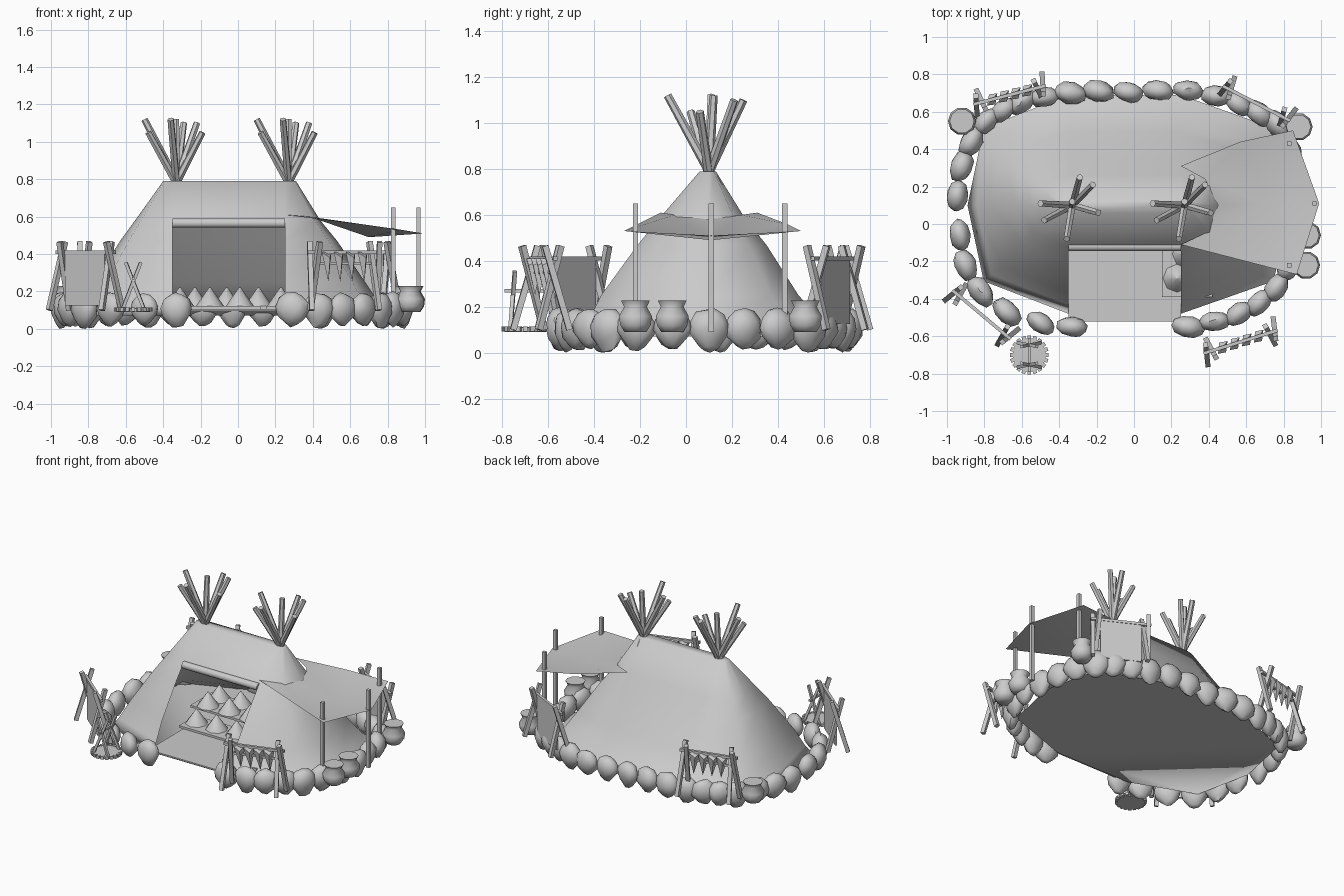
import bpy, bmesh, math, random
from mathutils import Vector, Matrix

if "Cube" in bpy.data.objects:
    bpy.data.objects.remove(bpy.data.objects["Cube"])

random.seed(4)


def make(name, verts, faces, smooth=None):
    me = bpy.data.meshes.new(name)
    me.from_pydata([tuple(v) for v in verts], [], faces)
    bm = bmesh.new()
    bm.from_mesh(me)
    bmesh.ops.recalc_face_normals(bm, faces=bm.faces)
    bm.to_mesh(me)
    bm.free()
    if smooth:
        me.shade_smooth()
        me.set_sharp_from_angle(angle=math.radians(smooth))
    ob = bpy.data.objects.new(name, me)
    bpy.context.collection.objects.link(ob)
    return ob


def loft(rings):
    """Quads between equal-length rings, listed ring by ring."""
    n = len(rings[0])
    verts = [p for r in rings for p in r]
    faces = [(k * n + i, k * n + (i + 1) % n, (k + 1) * n + (i + 1) % n, (k + 1) * n + i)
             for k in range(len(rings) - 1) for i in range(n)]
    return verts, faces


def pole(name, a, b, r, sides=4, r2=None):
    a, b = Vector(a), Vector(b)
    q = (b - a).to_track_quat('Z', 'Y')
    ang = [2 * math.pi * (i + .5) / sides for i in range(sides)]
    rings = [[p + q @ Vector((rr * math.cos(t), rr * math.sin(t), 0)) for t in ang]
             for p, rr in ((a, r), (b, r2 or r))]
    v, f = loft(rings)
    f += [tuple(range(sides)), tuple(range(sides, 2 * sides))]
    return make(name, v, f, 50 if sides > 4 else None)


def lathe(name, x, y, profile, sides=8):
    v, f = loft([[(x + r * math.cos(2 * math.pi * i / sides), y + r * math.sin(2 * math.pi * i / sides), z)
                  for i in range(sides)] for r, z in profile])
    f += [tuple(range(sides)), tuple(range(len(v) - sides, len(v)))]
    return make(name, v, f, 60)


def slab(name, x0, x1, y0, y1, z0, z1):
    v, f = loft([[(x0, y0, z), (x1, y0, z), (x1, y1, z), (x0, y1, z)] for z in (z0, z1)])
    return make(name, v, f + [(0, 1, 2, 3), (4, 5, 6, 7)])


# Tent cover: ten-sided rings around a ridge, front column left open
AX, BX, CY = -.35, .25, .1


def tent_ring(z, xl, xr, yf, yb):
    def diag(xe, xr_, y):
        return (xr_ + (xe - xr_) * .84, CY + (y - CY) * .7, z)
    return [(AX, yf, z), (BX, yf, z), diag(xr, BX, yf), (xr, CY, z), diag(xr, BX, yb),
            (BX, yb, z), (AX, yb, z), diag(xl, AX, yb), (xl, CY, z), diag(xl, AX, yf)]


rings = [tent_ring(*r) for r in (
    (.07, -.89, .84, -.48, .69), (.13, -.84, .76, -.43, .60), (.25, -.77, .68, -.37, .49),
    (.47, -.63, .53, -.21, .35), (.58, -.55, .44, -.12, .26), (.79, -.40, .31, .06, .13))]
v, f = loft(rings)
f = [q for i, q in enumerate(f) if not (i % 10 == 0 and i < 40)]
# ridge cap and closed ground sheet, shaded as one soft surface
f += [tuple(range(50, 60)), tuple(range(10))]
make("tent_cover", v, f, 130)

# Rolled door flap, floor and display tables
pole("rolled_flap", (AX, -.12, .565), (BX, -.12, .565), .026, 8)
slab("tent_floor", AX, BX, -.52, .02, .095, .105)
slab("front_table", -.38, .12, -.13, .06, .107, .122)
slab("back_table", -.5, .2, .17, .42, .107, .122)
slab("side_table", .15, .42, -.39, -.1, .107, .122)
cones = [(-.31 + .16 * i, -.03) for i in range(3)] + [(-.4 + .17 * i, y) for i in range(4) for y in (.23, .36)]
for x, y in cones + [(.23, -.29), (.36, -.26), (.28, -.16)]:
    lathe("goods_cone", x, y, [(.075, .122), (.062, .14), (.004, .222)])

# Crossing pole bundles at both ridge ends
TIPS = [(-.17, .01, 1.12), (-.15, -.08, 1.05), (-.03, -.18, 1.12), (.14, -.04, 1.05),
        (.11, .11, 1.10), (.04, .15, 1.10), (0, .02, 1.12)]
for cx in (-.33, .27):
    for dx, dy, z in TIPS:
        tip = Vector((cx + dx, CY + dy, z))
        foot = Vector((cx - dx * .22, CY - dy * .22, .72))
        pole("tent_pole", foot, tip, .022, 6, .018)

# Side awning with sagging middle, held by three posts
av = [(.25, .31, .61), (.57, .44, .56), (.85, .5, .53), (.99, .11, .51), (.87, -.27, .53),
      (.25, -.11, .61), (.38, -.05, .60), (.45, .1, .58), (.38, .24, .60), (.70, .11, .49)]
make("awning", av, [(0, 1, 8), (1, 9, 8), (1, 2, 9), (2, 3, 9), (3, 4, 9),
                    (4, 6, 9), (4, 5, 6), (6, 7, 9), (7, 8, 9)], 60)
for x, y in ((.83, .43), (.83, -.22), (.965, .11)):
    pole("awning_post", (x, y, .09), (x, y, .65), .016)

# Boulder ring around the tent
STONES = [(-.33, -.55), (-.5, -.53), (-.68, -.47), (-.82, -.36), (-.9, -.22), (-.93, -.06), (-.945, .15),
          (-.92, .31), (-.87, .44), (-.79, .55), (-.70, .61), (-.6, .65), (-.48, .68), (-.34, .70),
          (-.19, .71), (-.03, .705), (.13, .715), (.29, .715), (.44, .685), (.56, .64), (.67, .59),
          (.77, .53), (.83, .40), (.86, .25), (.88, .1), (.88, -.06), (.83, -.22), (.76, -.34),
          (.67, -.42), (.56, -.48), (.43, -.52), (.29, -.55)]
for i, (x, y) in enumerate(STONES):
    bm = bmesh.new()
    bmesh.ops.create_icosphere(bm, subdivisions=2, radius=1)
    tang = math.atan2(y - .06, x * .75) + math.pi / 2
    if abs(x) < .5:
        tang = random.uniform(-.25, .25)
    rot = Matrix.Rotation(tang, 3, 'Z')
    turn = Matrix.Rotation(random.uniform(0, 6), 3, 'Z') @ Matrix.Rotation(random.uniform(-.5, .5), 3, 'X')
    size = Vector((.088, .057, .086)) * random.uniform(.94, 1.05)
    for p in bm.verts:
        q = (turn @ p.co) * random.uniform(.93, 1.06)
        p.co = rot @ Vector((q.x * size.x, q.y * size.y, q.z * size.z)) + Vector((x, y, .11))
        # pinch the underside to a blunt point
        if p.co.z < .06:
            k = .75
            p.co.x, p.co.y = x + (p.co.x - x) * k, y + (p.co.y - y) * k
            p.co.z = max(0, p.co.z - (.012 if i % 3 else .025))
    vs = [p.co.copy() for p in bm.verts]
    fs = [tuple(p.index for p in fc.verts) for fc in bm.faces]
    bm.free()
    make("boulder", vs, fs, 45)

# Clay pots, filled to the rim
for x, y in ((-.92, .55), (.88, .52), (.925, -.06), (.92, -.22)):
    lathe("clay_pot", x, y, [(.05, .09), (.07, .12), (.075, .16), (.052, .2), (.066, .228)], 10)


# Racks: crossed legs at each end, top bar, then a hide or hanging strips
def rack(a, b, hide):
    a, b = Vector((*a, 0)), Vector((*b, 0))
    d = (b - a).normalized()
    n = Vector((-d.y, d.x, 0))

    def at(p, z):
        return Vector((p.x, p.y, z))
    for e, s in ((a, -1), (b, 1)):
        for k in (-1, 1):
            off = d * (.016 * k)
            pole("rack_leg", at(e + n * (.065 * k) + off + d * (.02 * s), .1),
                 at(e - n * (.04 * k) + off, .465), .019)
    pole("rack_bar", at(a - d * .04, .41), at(b + d * .04, .41), .013)
    if hide:
        p, q = a.lerp(b, .08), a.lerp(b, .92)
        t = n * .006
        v, f = loft([[at(p - t, z), at(q - t, z), at(q + t, z), at(p + t, z)] for z in (.125, .415)])
        make("stretched_hide", v, f + [(0, 1, 2, 3), (4, 5, 6, 7)])
    else:
        pole("rack_low_bar", at(a, .35), at(b, .35), .01)
        for i in range(4):
            c = a.lerp(b, .2 + .2 * i)
            w, t = d * .035 + n * .025, n * .03 - d * .01
            make("drying_strip", [at(c - w, .41), at(c + w, .41), at(c + t, .38),
                                  at(c - t, .38), at(c + d * .01, .25)],
                 [(0, 3, 1), (0, 1, 2), (0, 2, 4), (2, 1, 4), (1, 3, 4), (3, 0, 4)])


rack((-.94, -.38), (-.69, -.59), True)
rack((.51, .72), (.80, .57), True)
rack((.41, -.68), (.73, -.58), False)
rack((-.82, .65), (-.51, .73), False)

# Fire pit: flat disc with a toothed rim and leaning sticks
FX, FY = -.56, -.7
lathe("fire_bed", FX, FY, [(.09, .09), (.09, .11), (.001, .112)], 20)
for i in range(20):
    t = 2 * math.pi * i / 20
    c, s = math.cos(t), math.sin(t)
    pole("fire_rim_stone", (FX + .082 * c, FY + .082 * s, .103), (FX + .104 * c, FY + .104 * s, .103), .015)
for m in (-1, 1):
    for k in (-1, 1):
        pole("fire_stick", (FX + .06 * k, FY + .065 * m, .1), (FX - .04 * k, FY + .045 * m, .355), .012)
pole("fire_spit", (FX, FY - .09, .27), (FX, FY + .09, .27), .01)
